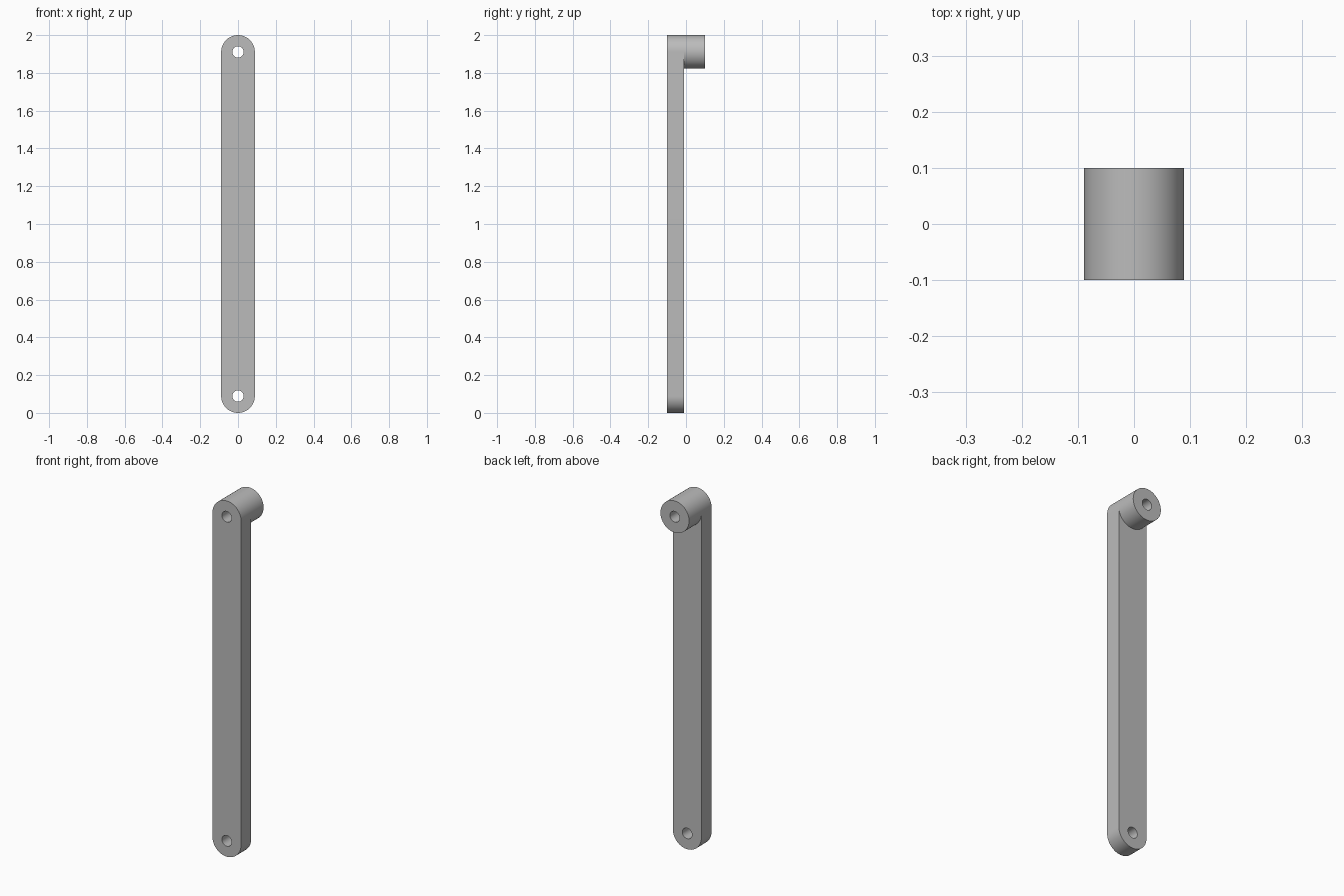
import bpy, bmesh
from math import sin, cos, pi
from mathutils import Vector

cube = bpy.data.objects.get("Cube")
if cube:
    bpy.data.objects.remove(cube)

SEG = 64
RADIUS, HOLE = 0.089, 0.03
FRONT, BACK, BOSS_BACK = -0.1, -0.01, 0.1
LOW, HIGH = RADIUS, 2 - RADIUS

grey = bpy.data.materials.new("grey")
grey.use_nodes = True
colour = (0.5, 0.5, 0.5, 1)
grey.diffuse_color = colour
grey.node_tree.nodes["Principled BSDF"].inputs["Base Color"].default_value = colour

bm = bmesh.new()


def ring(radius, z):
    return [bm.verts.new((radius * cos(2 * pi * i / SEG), FRONT,
                          z + radius * sin(2 * pi * i / SEG))) for i in range(SEG)]


def eye(z):
    """Flat ring around a pin hole; returns its outer rim."""
    outer, inner = ring(RADIUS, z), ring(HOLE, z)
    for i in range(SEG):
        j = (i + 1) % SEG
        bm.faces.new((outer[i], outer[j], inner[j], inner[i]))
    return outer


def extrude(faces, depth, keep):
    new = bmesh.ops.extrude_face_region(bm, geom=faces, use_keep_orig=keep)["geom"]
    verts = [g for g in new if isinstance(g, bmesh.types.BMVert)]
    bmesh.ops.translate(bm, verts=verts, vec=(0, depth, 0))
    return [g for g in new if isinstance(g, bmesh.types.BMFace)]


# Front profile: two eyes joined by vertical strips
low_rim, high_rim = eye(LOW), eye(HIGH)
for i in range(SEG // 2):
    bm.faces.new((low_rim[i], low_rim[i + 1],
                  high_rim[-i - 1], high_rim[-i % SEG]))

# Bar thickness, then the boss behind the upper eye
back = extrude(bm.faces[:], BACK - FRONT, True)
centre = Vector((0, BACK, HIGH))
boss = [f for f in back
        if all((v.co - centre).length < RADIUS + 1e-4 for v in f.verts)]
extrude(boss, BOSS_BACK - BACK, False)
bmesh.ops.recalc_face_normals(bm, faces=bm.faces[:])

mesh = bpy.data.meshes.new("link_arm")
bm.to_mesh(mesh)
bm.free()
mesh.materials.append(grey)
arm = bpy.data.objects.new("link_arm", mesh)
bpy.context.collection.objects.link(arm)

# Smooth round walls, crisp rims
bpy.context.view_layer.objects.active = arm
arm.select_set(True)
bpy.ops.object.shade_smooth_by_angle(angle=pi / 6)
